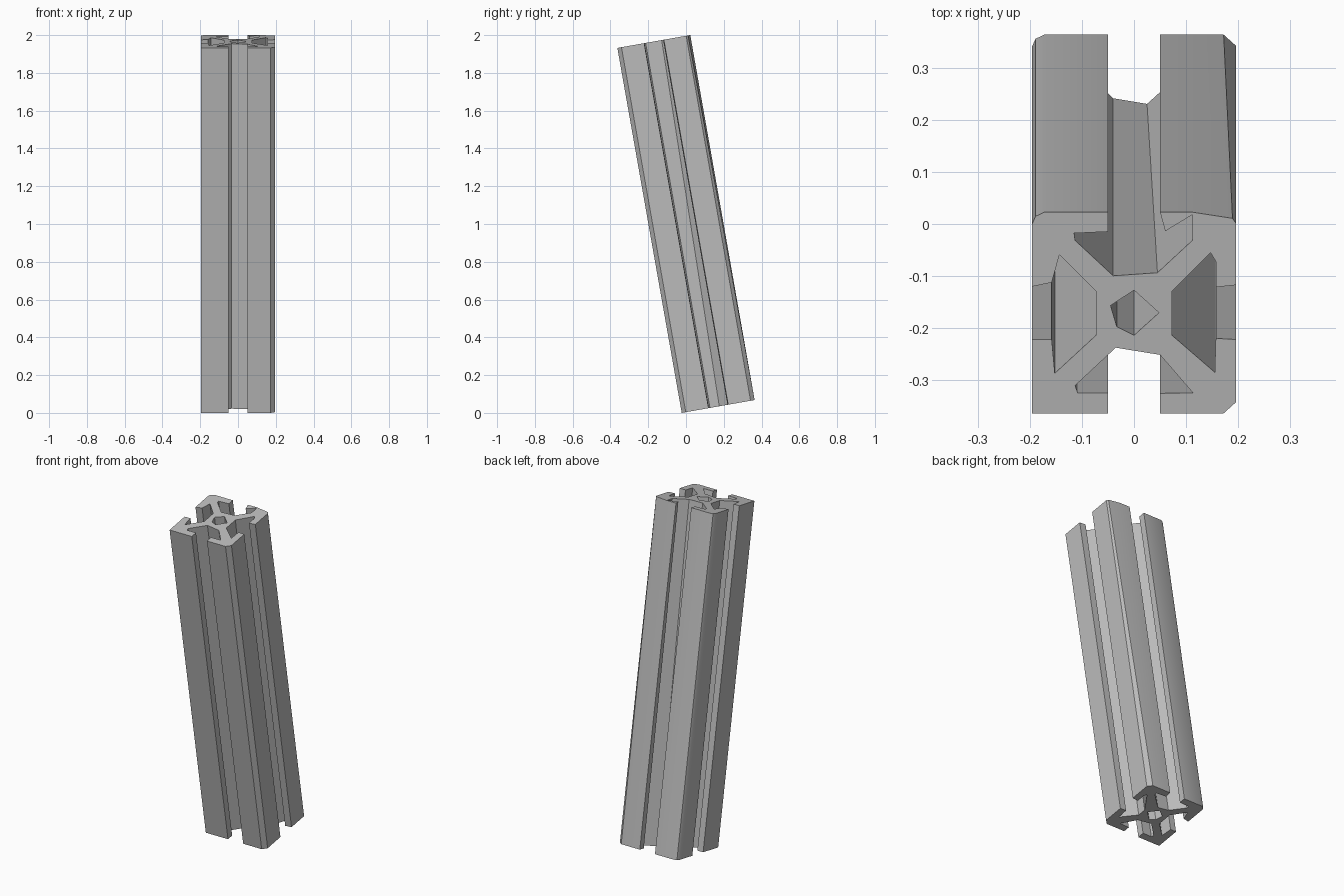
import bpy
import bmesh
import math
from mathutils import Matrix, Vector

cube = bpy.data.objects.get("Cube")
if cube:
    bpy.data.objects.remove(cube, do_unlink=True)

LENGTH = 1.962
TILT = math.radians(10)
UNIT = 0.001  # the profile is written in thousandths

# Cross-section, walked clockwise from the back slot
back_slot = [(-50, 196), (-50, 158), (-115, 155), (-113, 141), (-40, 72),
             (45, 78), (112, 141), (112, 191), (60, 159), (50, 196)]
back_left_corner = [(112, 196), (189, 184), (196, 174)]
left_slot = [(196, 54), (157, 50), (157, 100), (147, 117), (73, 42),
             (73, -44), (155, -116), (157, -50), (196, -52)]
front_left_corner = [(196, -174), (172, -196)]
front_slot = [(50, -196), (50, -157), (113, -156), (50, -82), (-35, -68),
              (-113, -142), (-108, -156), (-50, -156), (-50, -196)]
front_right_corner = [(-196, -196)]
right_slot = [(-196, -52), (-158, -52), (-152, -118), (-73, -44), (-73, 42),
              (-143, 113), (-158, 59), (-196, 51)]
back_right_corner = [(-196, 172), (-189, 188), (-172, 196)]
outline = (back_slot + back_left_corner + left_slot + front_left_corner
           + front_slot + front_right_corner + right_slot + back_right_corner)
centre_bore = [(0, 44), (48, 0), (0, -44), (-33, -27), (-45, 14)]

# Points that drift along the bar: upper position -> lower position
lower_shift = {(45, 78): (25, 61), (112, 191): (112, 155), (60, 159): (50, 158),
               (189, 184): (172, 196), (73, 42): (73, 6)}


def ring(bm, points, z):
    """Closed loop of edges at height z."""
    verts = [bm.verts.new(Vector((x * UNIT, y * UNIT, z))) for x, y in points]
    edges = [bm.edges.new((a, b)) for a, b in zip(verts, verts[1:] + verts[:1])]
    return verts, edges


def make_material(name, colour):
    mat = bpy.data.materials.new(name)
    mat.use_nodes = True
    mat.diffuse_color = colour
    for node in mat.node_tree.nodes:
        if node.type == 'BSDF_PRINCIPLED':
            node.inputs["Base Color"].default_value = colour
    return mat


# Slotted bar: matching rings at both ends, capped and bridged
bm = bmesh.new()
ends = []
for z in (-LENGTH / 2, LENGTH / 2):
    loops = []
    for points in (outline, centre_bore):
        if z < 0:
            points = [lower_shift.get(p, p) for p in points]
        loops.append(ring(bm, points, z))
    bmesh.ops.triangle_fill(bm, use_beauty=True, edges=loops[0][1] + loops[1][1])
    ends.append(loops)

for (low, _), (high, _) in zip(*ends):
    count = len(low)
    for i in range(count):
        j = (i + 1) % count
        bm.faces.new((low[i], low[j], high[j], high[i]))

bmesh.ops.recalc_face_normals(bm, faces=bm.faces)

# Lean the bar towards the front and stand it on the floor
lean = Matrix.Translation((0, 0, 1)) @ Matrix.Rotation(TILT, 4, 'X')
bmesh.ops.transform(bm, matrix=lean, verts=bm.verts)
lowest = min(v.co.z for v in bm.verts)
bmesh.ops.translate(bm, vec=(0, 0, -lowest), verts=bm.verts)

mesh = bpy.data.meshes.new("slotted_bar")
bm.to_mesh(mesh)
bm.free()
mesh.materials.append(make_material("aluminium grey", (0.5, 0.5, 0.5, 1)))
bar = bpy.data.objects.new("slotted_bar", mesh)
bpy.context.collection.objects.link(bar)

bpy.ops.object.select_all(action='DESELECT')
bar.select_set(True)
bpy.context.view_layer.objects.active = bar
bpy.ops.object.shade_smooth_by_angle(angle=math.radians(30))
